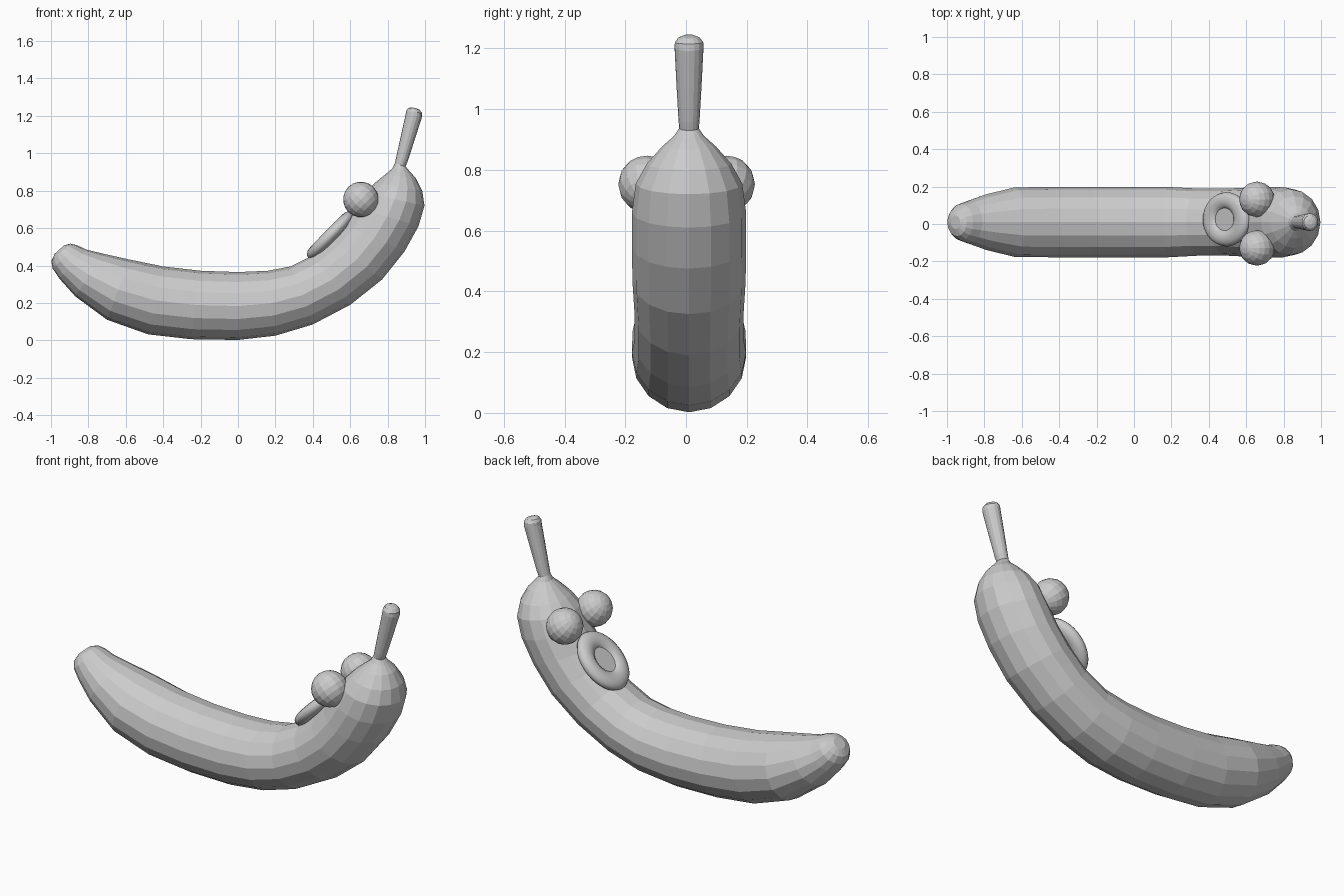
import bpy, bmesh, math
from mathutils import Vector, Matrix

if "Cube" in bpy.data.objects:
    bpy.data.objects.remove(bpy.data.objects["Cube"])

YC = 0.01
SIDES = 16

# Cross-sections of the fruit: inner edge x, z and outer edge x, z
SECTIONS = [
    (-0.93, 0.508, -0.98, 0.463), (-0.895, 0.517, -0.998, 0.425),
    (-0.86, 0.508, -0.992, 0.385), (-0.81, 0.485, -0.955, 0.33),
    (-0.72, 0.463, -0.87, 0.235), (-0.58, 0.432, -0.70, 0.11),
    (-0.40, 0.395, -0.48, 0.032), (-0.20, 0.372, -0.25, 0.006),
    (0.0, 0.365, 0.0, 0.002), (0.16, 0.372, 0.20, 0.025),
    (0.28, 0.395, 0.40, 0.085), (0.40, 0.455, 0.60, 0.19),
    (0.50, 0.54, 0.77, 0.325), (0.57, 0.62, 0.89, 0.475),
    (0.63, 0.71, 0.965, 0.61), (0.68, 0.79, 0.997, 0.72),
    (0.73, 0.84, 0.985, 0.80), (0.785, 0.885, 0.95, 0.868),
    (0.825, 0.918, 0.915, 0.907),
]
# The stem continues from the neck of the fruit
STEM = [
    (0.825, 0.918, 0.915, 0.907), (0.838, 0.945, 0.896, 0.93),
    (0.845, 0.975, 0.907, 0.957), (0.87, 1.09, 0.944, 1.07),
    (0.897, 1.212, 0.983, 1.192), (0.898, 1.225, 0.984, 1.215),
    (0.908, 1.24, 0.972, 1.232), (0.925, 1.246, 0.955, 1.24),
]


def finish(name, bm):
    bmesh.ops.recalc_face_normals(bm, faces=bm.faces)
    mesh = bpy.data.meshes.new(name)
    bm.to_mesh(mesh)
    bm.free()
    ob = bpy.data.objects.new(name, mesh)
    bpy.context.collection.objects.link(ob)
    return ob


def loft(name, sections):
    bm = bmesh.new()
    rings = []
    for xi, zi, xo, zo in sections:
        a, b = Vector((xi, YC, zi)), Vector((xo, YC, zo))
        mid, arm = (a + b) / 2, (b - a) / 2
        width = min(arm.length * 1.08, 0.188)
        ring = []
        for k in range(SIDES):
            t = math.tau * k / SIDES
            ring.append(bm.verts.new(mid + arm * math.cos(t)
                                     + Vector((0, width * math.sin(t), 0))))
        rings.append(ring)
    for r, s in zip(rings, rings[1:]):
        for k in range(SIDES):
            n = (k + 1) % SIDES
            bm.faces.new((r[k], r[n], s[n], s[k]))
    bm.faces.new(rings[0])
    bm.faces.new(rings[-1])
    return finish(name, bm)


loft("fruit_body", SECTIONS)
loft("stem", STEM)

# Eyes
for name, side in (("left_eye", -1), ("right_eye", 1)):
    bm = bmesh.new()
    bmesh.ops.create_uvsphere(
        bm, u_segments=16, v_segments=10, radius=0.095,
        matrix=Matrix.Translation((0.657, side * 0.13 + 0.002, 0.753))
        @ Matrix.Rotation(math.radians(-45), 4, 'Y'))
    finish(name, bm)

# Round open mouth: flattened oval ring with a disc inside
TILT = math.radians(-45.5)
CENTRE = (0.495, 0.025, 0.562)
bpy.ops.mesh.primitive_torus_add(
    major_segments=48, minor_segments=12, major_radius=0.1,
    minor_radius=0.045, location=CENTRE, rotation=(0, TILT, 0))
lips = bpy.context.object
lips.name = "mouth_ring"
lips.scale = (1.18, 1, 0.75)
bpy.ops.object.shade_smooth()

bpy.ops.mesh.primitive_cylinder_add(
    vertices=32, radius=0.075, depth=0.03, location=CENTRE, rotation=(0, TILT, 0))
inside = bpy.context.object
inside.name = "mouth_inside"
inside.scale = (1.18, 1, 1)
